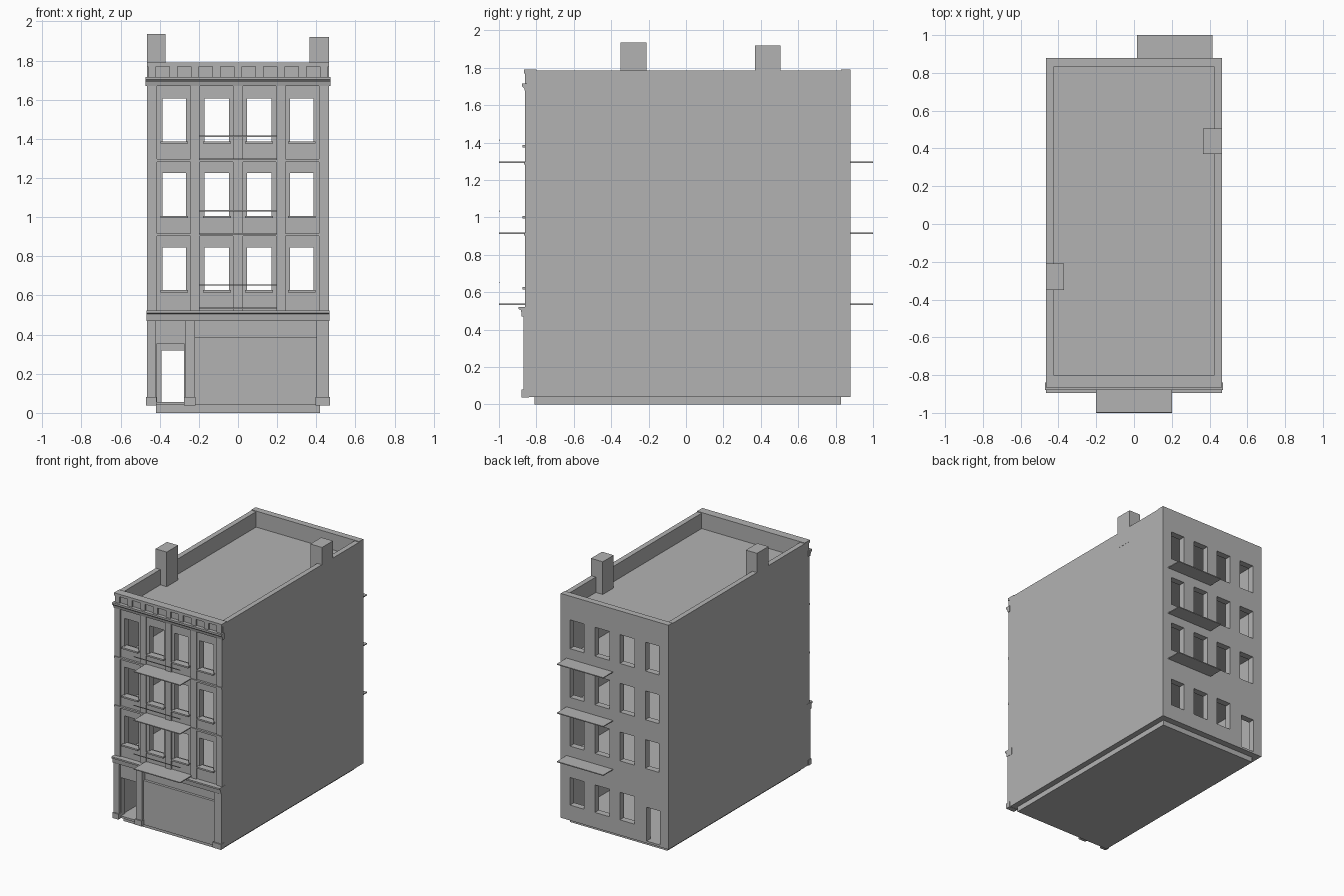
import bpy, bmesh
from mathutils import Vector

old = bpy.data.objects.get("Cube")
if old:
    bpy.data.objects.remove(old, do_unlink=True)

stone = bpy.data.materials.new("grey_stone")
stone.use_nodes = True
COLOUR = (0.448, 0.448, 0.448, 1)
stone.diffuse_color = COLOUR
stone.node_tree.nodes["Principled BSDF"].inputs["Base Color"].default_value = COLOUR


def finish(name, bm):
    mesh = bpy.data.meshes.new(name)
    bmesh.ops.recalc_face_normals(bm, faces=bm.faces)
    bm.to_mesh(mesh)
    bm.free()
    mesh.materials.append(stone)
    obj = bpy.data.objects.new(name, mesh)
    bpy.context.scene.collection.objects.link(obj)
    return obj


def boxes(name, spans):
    """One object made of boxes given as ((x0, x1), (y0, y1), (z0, z1))."""
    bm = bmesh.new()
    for span in spans:
        low, high = Vector([s[0] for s in span]), Vector([s[1] for s in span])
        for v in bmesh.ops.create_cube(bm, size=1)["verts"]:
            v.co = (low + high) / 2 + v.co * (high - low)
    return finish(name, bm)


def moulding(name, profile, half):
    """Sweep a (y, z) profile straight across the facade."""
    bm = bmesh.new()
    face = bm.faces.new([bm.verts.new((-half, y, z)) for y, z in profile])
    swept = bmesh.ops.extrude_face_region(bm, geom=[face])["geom"]
    bmesh.ops.translate(bm, vec=(2 * half, 0, 0),
                        verts=[g for g in swept if isinstance(g, bmesh.types.BMVert)])
    return finish(name, bm)


def cut(obj, name, spans):
    cutter = boxes(name, spans)
    cutter.hide_render = True
    mod = obj.modifiers.new(name, "BOOLEAN")
    mod.operation = "DIFFERENCE"
    mod.solver = "EXACT"
    mod.object = cutter
    bpy.context.view_layer.objects.active = obj
    bpy.ops.object.modifier_apply(modifier=name)
    bpy.data.objects.remove(cutter, do_unlink=True)


# Main dimensions
HALF, FRONT, BACK, TOP = 0.465, -0.85, 0.88, 1.785
STOREY = 0.38
LEVELS = [0.535 + STOREY * i for i in range(3)]
BAYS = [(-0.385, -0.265), (-0.17, -0.045), (0.045, 0.17), (0.265, 0.385)]
inner_x, inner_y = (-0.425, 0.425), (-0.80, 0.83)

# Hollow shell with a room on every storey and a sunken roof
shell = boxes("building_shell", [((-HALF, HALF), (FRONT, BACK), (0.04, TOP))])
rooms = [(inner_x, inner_y, (0.055, 0.50))]
rooms += [(inner_x, inner_y, (z, z + 0.345)) for z in LEVELS]
cut(shell, "rooms", rooms + [(inner_x, inner_y, (1.665, 2.0))])

# Window and door openings
front_holes = [(b, (-0.95, -0.75), (z + 0.085, z + 0.31)) for z in LEVELS for b in BAYS]
front_holes.append(((-0.415, -0.275), (-0.95, -0.75), (0.056, 0.355)))
cut(shell, "front_openings", front_holes)
back_holes = [(b, (0.78, 0.95), (z + 0.085, z + 0.31)) for z in LEVELS for b in BAYS]
back_holes += [(b, (0.78, 0.95), (0.16, 0.375)) for b in BAYS[1:]]
back_holes.append(((-0.39, -0.275), (0.78, 0.95), (0.056, 0.32)))
cut(shell, "back_openings", back_holes)
cut(shell, "shop_transom", [((-0.22, 0.40), (-0.95, -0.83), (0.385, 0.47))])

# Plinth
boxes("plinth", [((-0.42, 0.42), (-0.81, 0.83), (0, 0.045))])

# Parapet coping at both ends
boxes("parapet_coping", [((-HALF, HALF), (-0.865, -0.80), (TOP - 0.015, TOP + 0.005)),
                         ((-HALF, HALF), (0.83, BACK), (TOP - 0.005, TOP + 0.005))])

# Chimneys
boxes("left_chimney", [((-0.466, -0.37), (-0.35, -0.21), (1.66, 1.935))])
boxes("right_chimney", [((0.365, 0.466), (0.37, 0.505), (1.66, 1.92))])

# Window sills
boxes("window_sills", [((b[0] - 0.01, b[1] + 0.01), (-0.875, -0.82),
                        (z + 0.08, z + 0.092)) for z in LEVELS for b in BAYS])

# Upper pilasters and storey bands
boxes("upper_pilasters", [((max(x - 0.025, -HALF), min(x + 0.025, HALF)), (-0.86, -0.84), (0.51, 1.69))
                          for x in (-0.44, -0.218, 0, 0.218, 0.44)])
boxes("storey_bands", [((-HALF, HALF), (-0.867, -0.84), (z - 0.012, z + 0.002))
                       for z in LEVELS[1:]])

# Cornices and the dentils between the upper cornice and the coping
moulding("upper_cornice", [(-0.84, 1.67), (-0.86, 1.67), (-0.865, 1.69), (-0.878, 1.703),
                           (-0.878, 1.717), (-0.84, 1.717)], 0.472)
moulding("shop_cornice", [(-0.82, 0.47), (-0.878, 0.47), (-0.882, 0.505), (-0.895, 0.51),
                          (-0.895, 0.522), (-0.82, 0.522)], 0.467)
boxes("dentils", [((x - 0.02, x + 0.02), (-0.862, -0.84), (1.715, 1.772))
                  for x in (-0.44 + 0.11 * i for i in range(9))])

# Ground floor pilasters with wider bases
posts = [(-HALF, -0.42), (-0.272, -0.22), (0.40, HALF)]
boxes("shop_pilasters", [(p, (-0.87, -0.84), (0.04, 0.475)) for p in posts])
boxes("pilaster_bases", [((p[0] - 0.004, p[1] + 0.004), (-0.88, -0.84), (0.038, 0.08))
                         for p in posts])

# Balcony slabs front and back, with a front rail
boxes("front_balconies", [((-0.2, 0.2), (-1.0, -0.84), (z - 0.003, z + 0.004)) for z in LEVELS])
boxes("front_rails", [((-0.2, 0.2), (-1.0, -0.996), (z + 0.115, z + 0.121)) for z in LEVELS])
boxes("back_balconies", [((0.015, 0.415), (0.86, 1.0), (z - 0.003, z + 0.004)) for z in LEVELS])
